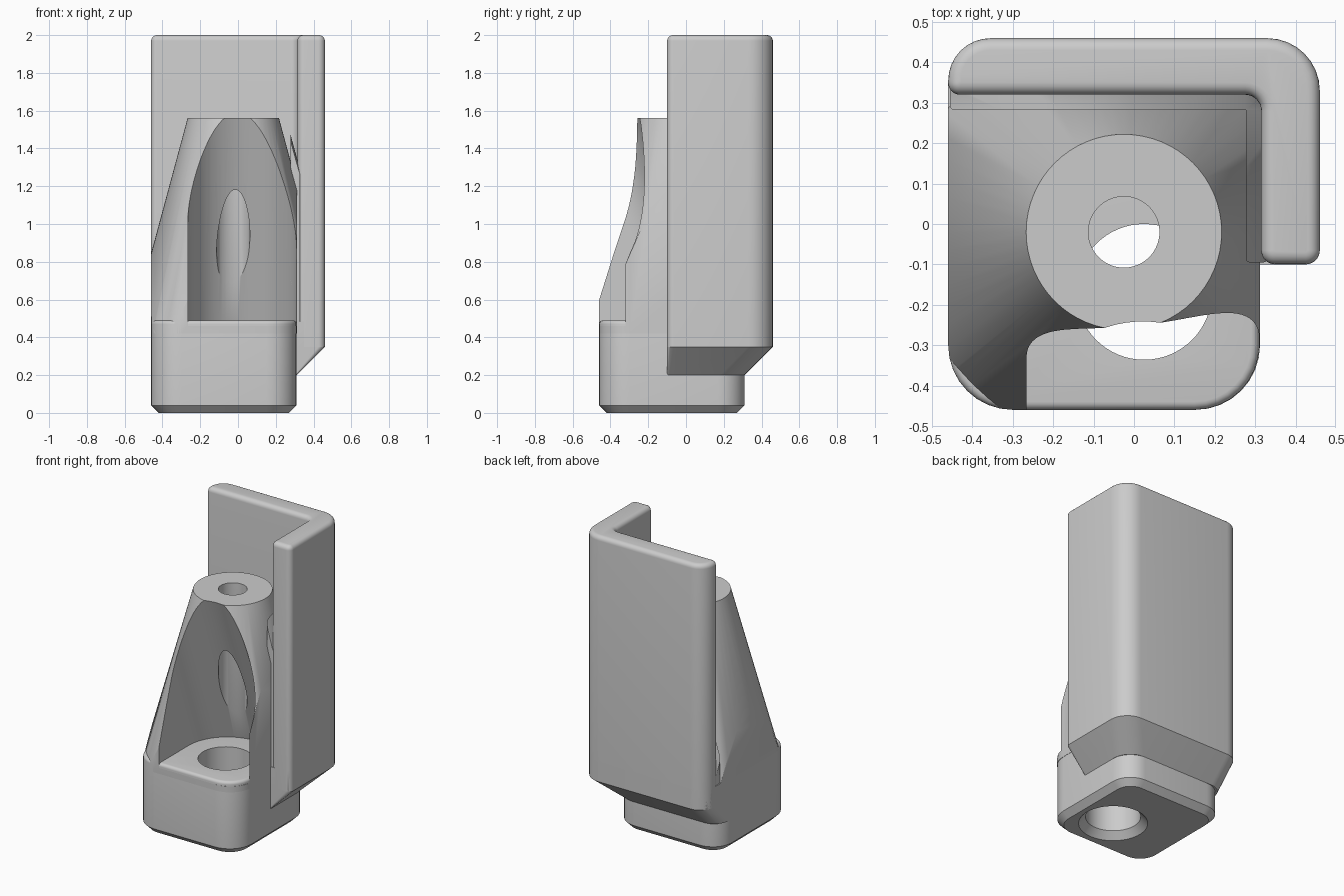
import bpy
import bmesh
import math
from mathutils import Vector

if "Cube" in bpy.data.objects:
    bpy.data.objects.remove(bpy.data.objects["Cube"])

grey = bpy.data.materials.new("light grey")
grey.use_nodes = True
grey.diffuse_color = (0.6, 0.6, 0.6, 1)
grey.node_tree.nodes["Principled BSDF"].inputs["Base Color"].default_value = (0.6, 0.6, 0.6, 1)


def outline(corners, inset=0.0, steps=8):
    """Right-angled counter-clockwise outline with rounded corners (x, y, radius)."""
    points = []
    for i, (x, y, r) in enumerate(corners):
        p = Vector((x, y))
        to_prev = (Vector(corners[i - 1][:2]) - p).normalized()
        to_next = (Vector(corners[(i + 1) % len(corners)][:2]) - p).normalized()
        side = 1 if to_next.cross(to_prev) > 0 else -1   # convex or concave
        p += (to_prev + to_next) * inset * side
        r = max(r - inset * side, 0.004)
        centre = p + (to_prev + to_next) * r
        for k in range(steps + 1):
            t = math.pi / 2 * k / steps
            points.append(centre - r * (to_next * math.cos(t) + to_prev * math.sin(t)))
    return points


def circle(x, y, r, steps=64):
    return [Vector((x + r * math.cos(2 * math.pi * k / steps),
                    y + r * math.sin(2 * math.pi * k / steps))) for k in range(steps)]


def loft(name, rings):
    """Solid through a stack of (outline, height) rings."""
    bm = bmesh.new()
    rows = [[bm.verts.new((p.x, p.y, z)) for p in pts] for pts, z in rings]
    n = len(rows[0])
    for low, high in zip(rows, rows[1:]):
        for k in range(n):
            bm.faces.new((low[k], low[(k + 1) % n], high[(k + 1) % n], high[k]))
    bm.faces.new(rows[0][::-1])
    bm.faces.new(rows[-1])
    bmesh.ops.recalc_face_normals(bm, faces=bm.faces)
    mesh = bpy.data.meshes.new(name)
    bm.to_mesh(mesh)
    bm.free()
    mesh.materials.append(grey)
    ob = bpy.data.objects.new(name, mesh)
    bpy.context.collection.objects.link(ob)
    return ob


def combine(ob, other, operation):
    mod = ob.modifiers.new(operation, 'BOOLEAN')
    mod.operation = operation
    mod.solver = 'EXACT'
    mod.object = other
    bpy.context.view_layer.objects.active = ob
    bpy.ops.object.modifier_apply(modifier=mod.name)


def box(x0, x1, y0, y1, radii):
    return [(x0, y0, radii[0]), (x1, y0, radii[1]), (x1, y1, radii[2]), (x0, y1, radii[3])]


def rounded_top(corners, top, r):
    return [(outline(corners, r * (1 - math.cos(a))), top - r + r * math.sin(a))
            for a in (math.pi / 2 * k / 5 for k in range(6))]


# Foot block with chamfered underside and softened top
foot = box(-0.46, 0.31, -0.46, 0.31, (0.16, 0.16, 0.14, 0.14))
base = loft("base_block", [(outline(foot, 0.04), 0), (outline(foot), 0.04)]
            + rounded_top(foot, 0.49, 0.02))

# L-shaped guard wall
wall_plan = [(-0.46, 0.32, 0.03), (0.315, 0.32, 0.04), (0.315, -0.10, 0.035),
             (0.46, -0.10, 0.035), (0.46, 0.46, 0.13), (-0.46, 0.46, 0.105)]
wall = loft("corner_wall", [(outline(wall_plan), 0.35)] + rounded_top(wall_plan, 2.0, 0.03))

# Flared ledge carrying the wall
upper = outline(box(-0.46, 0.46, -0.10, 0.46, (0.01, 0.035, 0.13, 0.105)))
lower = outline(box(-0.46, 0.31, -0.10, 0.31, (0.01, 0.01, 0.13, 0.105)))
ledge = loft("wall_ledge", [(lower, 0.20), (upper, 0.35), (upper, 0.485)])

# Tapered tower trimmed to the foot
TOP, CX, CY, R, SLOPE = 1.56, -0.025, -0.02, 0.242, 0.27


def cone(name, grow):
    return loft(name, [(circle(CX, CY, R + grow + SLOPE * (TOP - z)), z) for z in (0.42, TOP)])


def prism(name, corners, z0, z1):
    return loft(name, [(outline(corners), z0), (outline(corners), z1)])


tower = cone("tower", 0)
trims = [prism("tower_trim", box(-0.46, 0.312, -0.46, 0.34, (0.16, 0.16, 0.01, 0.01)), 0.3, 1.8)]
combine(tower, trims[0], 'INTERSECT')

# Fillets filling the narrow gap between tower and wall
FILL = 0.038
fillets = []
for name, slab in (("back_fillet", box(-0.455, 0.33, 0.32 - FILL, 0.34, (0.01,) * 4)),
                   ("side_fillet", box(0.315 - FILL, 0.33, -0.095, 0.33, (0.01,) * 4))):
    ob = cone(name, FILL)
    trims.append(prism(name + "_trim", slab, 0.3, 1.5))
    combine(ob, trims[-1], 'INTERSECT')
    fillets.append(ob)


# Leaning round-backed scoop, open to the front
def scoop_ring(z):
    x, y, r = 0.022, -0.144 - 0.36 * (z - 0.49), 0.288
    arc = [Vector((x + r * math.cos(math.pi * k / 40), y + r * math.sin(math.pi * k / 40)))
           for k in range(41)]
    return [Vector((x + r, y - 0.8))] + arc + [Vector((x - r, y - 0.8))], z


scoop = loft("scoop_cutter", [scoop_ring(0.46), scoop_ring(1.75)])
top_hole = loft("top_hole_cutter", [(circle(CX, CY, 0.088), z) for z in (0.6, 1.7)])
foot_hole = loft("foot_hole_cutter", [(circle(0.025, -0.168, r), z) for r, z in
                                      ((0.23, -0.02), (0.168, 0.045), (0.168, 0.6))])

for part in [tower] + fillets:
    combine(part, scoop, 'DIFFERENCE')
combine(tower, top_hole, 'DIFFERENCE')
for part in [base, ledge, tower]:
    combine(part, foot_hole, 'DIFFERENCE')

for helper in trims + [scoop, top_hole, foot_hole]:
    bpy.data.objects.remove(helper)

# Smooth curved faces, keep crisp edges
bpy.ops.object.select_all(action='DESELECT')
for part in [base, wall, ledge, tower] + fillets:
    part.select_set(True)
bpy.context.view_layer.objects.active = base
bpy.ops.object.shade_smooth_by_angle(angle=math.radians(30))
